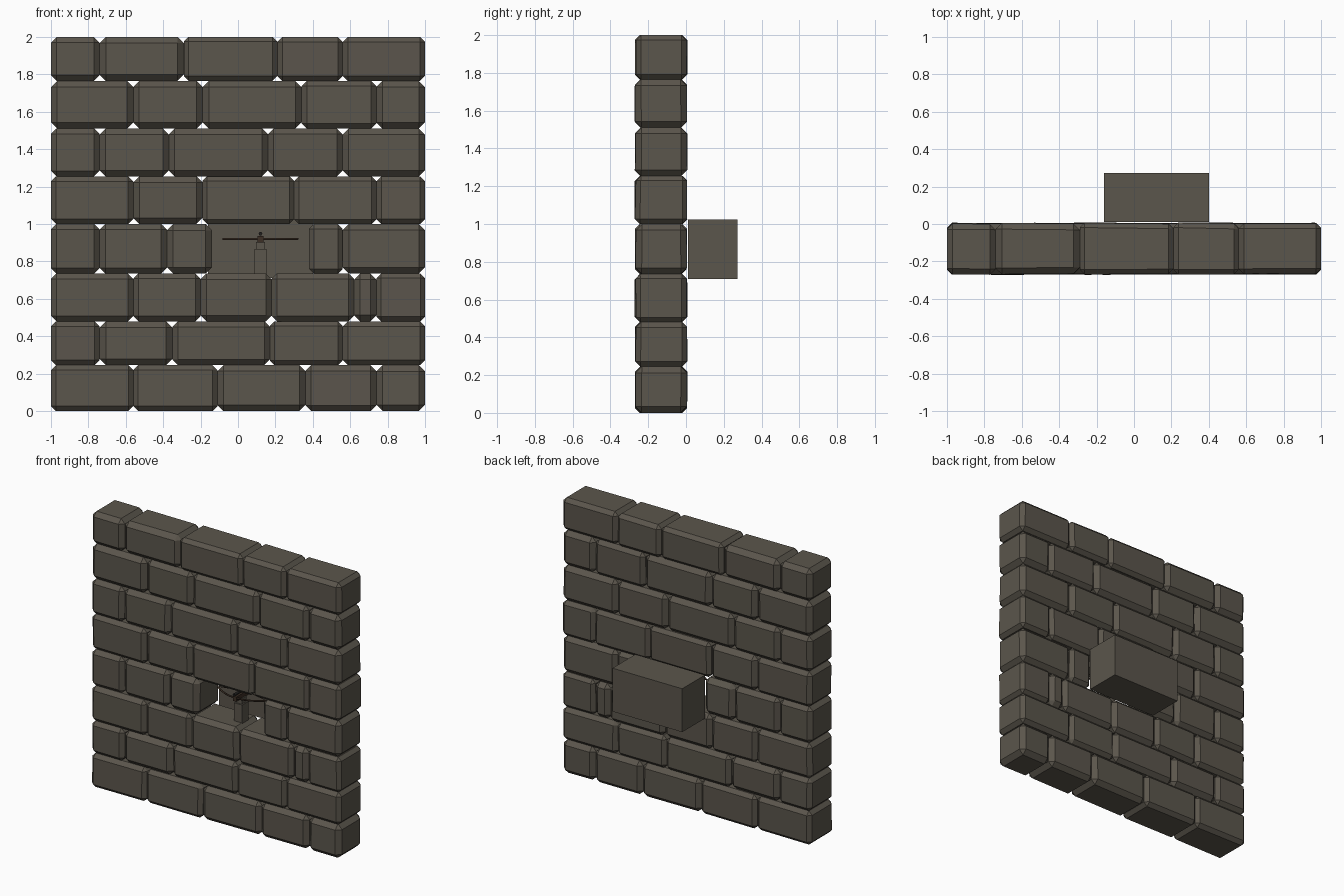
import bpy, bmesh, random
from mathutils import Vector

random.seed(4)
cube = bpy.data.objects.get("Cube")
if cube:
    bpy.data.objects.remove(cube, do_unlink=True)


def make_material(name, color):
    m = bpy.data.materials.new(name)
    m.use_nodes = True
    m.diffuse_color = (*color, 1)
    bsdf = m.node_tree.nodes["Principled BSDF"]
    bsdf.inputs["Base Color"].default_value = (*color, 1)
    bsdf.inputs["Roughness"].default_value = 0.9
    return m


stone = make_material("grey brown stone", (0.104, 0.092, 0.072))
wood = make_material("dark wood", (0.045, 0.028, 0.018))
iron = make_material("black iron", (0.015, 0.014, 0.013))


def finish(bm, name, mat):
    bmesh.ops.recalc_face_normals(bm, faces=bm.faces[:])
    mesh = bpy.data.meshes.new(name)
    bm.to_mesh(mesh)
    bm.free()
    mesh.materials.append(mat)
    obj = bpy.data.objects.new(name, mesh)
    bpy.context.collection.objects.link(obj)
    return obj


def block(name, low, high, mat, bevel=0, jitter=0):
    """Box between two corners, optionally uneven and chamfered."""
    bm = bmesh.new()
    bmesh.ops.create_cube(bm, size=1)
    for v in bm.verts:
        v.co = Vector([a if c < 0 else b for c, a, b in zip(v.co, low, high)])
        # Roughen only the front and back, so neighbours stay in contact
        v.co.y -= random.uniform(0, jitter) * (1 if v.co.y > -0.13 else -1)
    if bevel:
        bmesh.ops.bevel(bm, geom=bm.edges[:], offset=bevel, segments=1,
                        affect='EDGES')
    return finish(bm, name, mat)


# Brick courses from bottom to top, given as joint positions along x
levels = [0, 0.245, 0.48, 0.735, 1.0, 1.255, 1.51, 1.765, 2.0]
courses = [
    [-1, -0.56, -0.11, 0.36, 0.74, 1],
    [-1, -0.74, -0.35, 0.17, 0.56, 1],
    [-1, -0.56, -0.20, 0.18, 0.62, 0.74, 1],
    [-1, -0.74, -0.38, -0.14, 0.38, 0.56, 1],
    [-1, -0.56, -0.19, 0.30, 0.74, 1],
    [-1, -0.74, -0.37, 0.16, 0.56, 1],
    [-1, -0.56, -0.19, 0.34, 0.74, 1],
    [-1, -0.74, -0.29, 0.21, 0.56, 1],
]
OPENING = (3, -0.14)
for row, joints in enumerate(courses):
    for x0, x1 in zip(joints, joints[1:]):
        if (row, x0) == OPENING:
            continue
        block("brick", (x0, -0.272, levels[row]), (x1, 0.008, levels[row + 1]),
              stone, random.uniform(0.024, 0.034), 0.008)

# Plain block closing the opening from behind
block("backing_block", (-0.16, 0.01, 0.71), (0.40, 0.272, 1.025), stone)

# Small crossbow on a stone post inside the opening
X = 0.12
block("post", (X - 0.033, -0.17, 0.73), (X + 0.033, -0.10, 0.865), stone)
block("post_cap", (X - 0.024, -0.16, 0.865), (X + 0.024, -0.11, 0.905), stone)
block("stock", (X - 0.015, -0.21, 0.90), (X + 0.015, 0.0, 0.935), wood)


def rod(name, points, radius, mat):
    curve = bpy.data.curves.new(name, 'CURVE')
    curve.dimensions = '3D'
    curve.bevel_depth = radius
    curve.bevel_resolution = 1
    curve.use_fill_caps = True
    spline = curve.splines.new('POLY')
    spline.points.add(len(points) - 1)
    for p, co in zip(spline.points, points):
        p.co = (*co, 1)
    curve.materials.append(mat)
    obj = bpy.data.objects.new(name, curve)
    bpy.context.collection.objects.link(obj)


bow = [(X + 0.05 * i, -0.20 + 0.005 * i * i, 0.92) for i in range(-4, 5)]
rod("bow", bow, 0.006, wood)
rod("bowstring", [bow[0], (X, -0.07, 0.92), bow[-1]], 0.002, wood)
rod("bolt", [(X, -0.22, 0.948), (X, -0.06, 0.948)], 0.010, iron)
